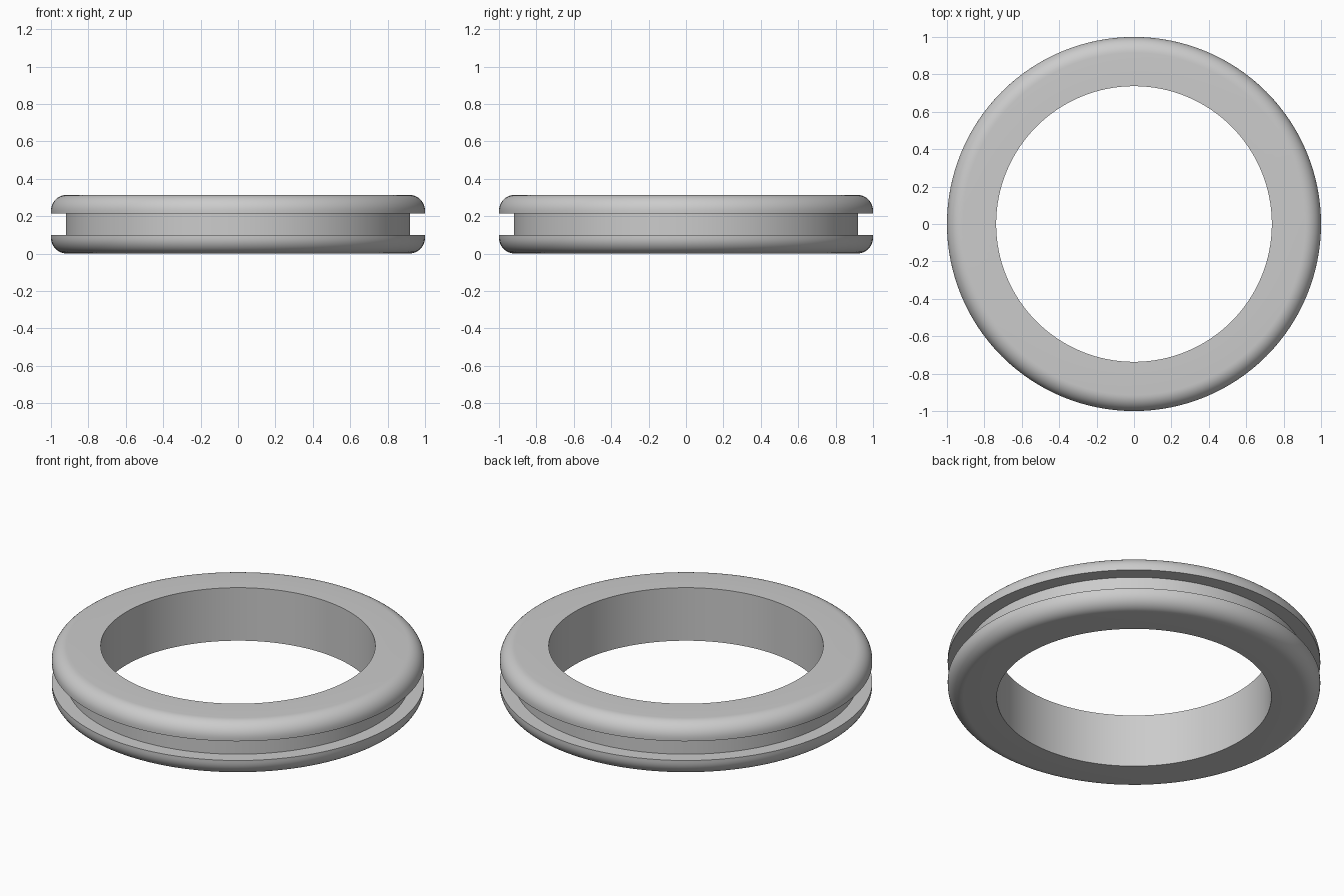
import bpy
import bmesh
import math

SEGMENTS = 128
HEIGHT, LIP = 0.314, 0.1
R_OUT, R_GROOVE, R_HOLE, FILLET = 1.0, 0.92, 0.737, 0.085

cube = bpy.data.objects.get("Cube")
if cube:
    bpy.data.objects.remove(cube, do_unlink=True)

# Single grey material
grey = bpy.data.materials.new("rubber_grey")
grey.use_nodes = True
colour = (0.6, 0.6, 0.6, 1)
grey.diffuse_color = colour
grey.node_tree.nodes["Principled BSDF"].inputs["Base Color"].default_value = colour

# Lower half of the cross-section: hole edge, rounded rim, groove
lower = [(R_HOLE, 0)]
for i in range(11):
    a = math.radians(9 * i)
    lower.append((R_OUT - FILLET + FILLET * math.sin(a), FILLET - FILLET * math.cos(a)))
lower += [(R_OUT, LIP), (R_GROOVE, LIP)]

# Mirror it upward to close the profile
profile = lower + [(r, HEIGHT - z) for r, z in reversed(lower)]

# Revolve the profile around z
bm = bmesh.new()
rings = []
for s in range(SEGMENTS):
    a = math.tau * s / SEGMENTS
    rings.append([bm.verts.new((r * math.cos(a), r * math.sin(a), z)) for r, z in profile])
count = len(profile)
for s in range(SEGMENTS):
    here, there = rings[s], rings[(s + 1) % SEGMENTS]
    for i in range(count):
        j = (i + 1) % count
        bm.faces.new((here[i], there[i], there[j], here[j]))
bmesh.ops.recalc_face_normals(bm, faces=bm.faces)

mesh = bpy.data.meshes.new("grommet_ring")
bm.to_mesh(mesh)
bm.free()
mesh.materials.append(grey)
ring = bpy.data.objects.new("grommet_ring", mesh)
bpy.context.collection.objects.link(ring)

# Smooth the curved surfaces, keep the hole and groove edges sharp
bpy.ops.object.select_all(action='DESELECT')
ring.select_set(True)
bpy.context.view_layer.objects.active = ring
bpy.ops.object.shade_smooth_by_angle(angle=math.radians(30))
